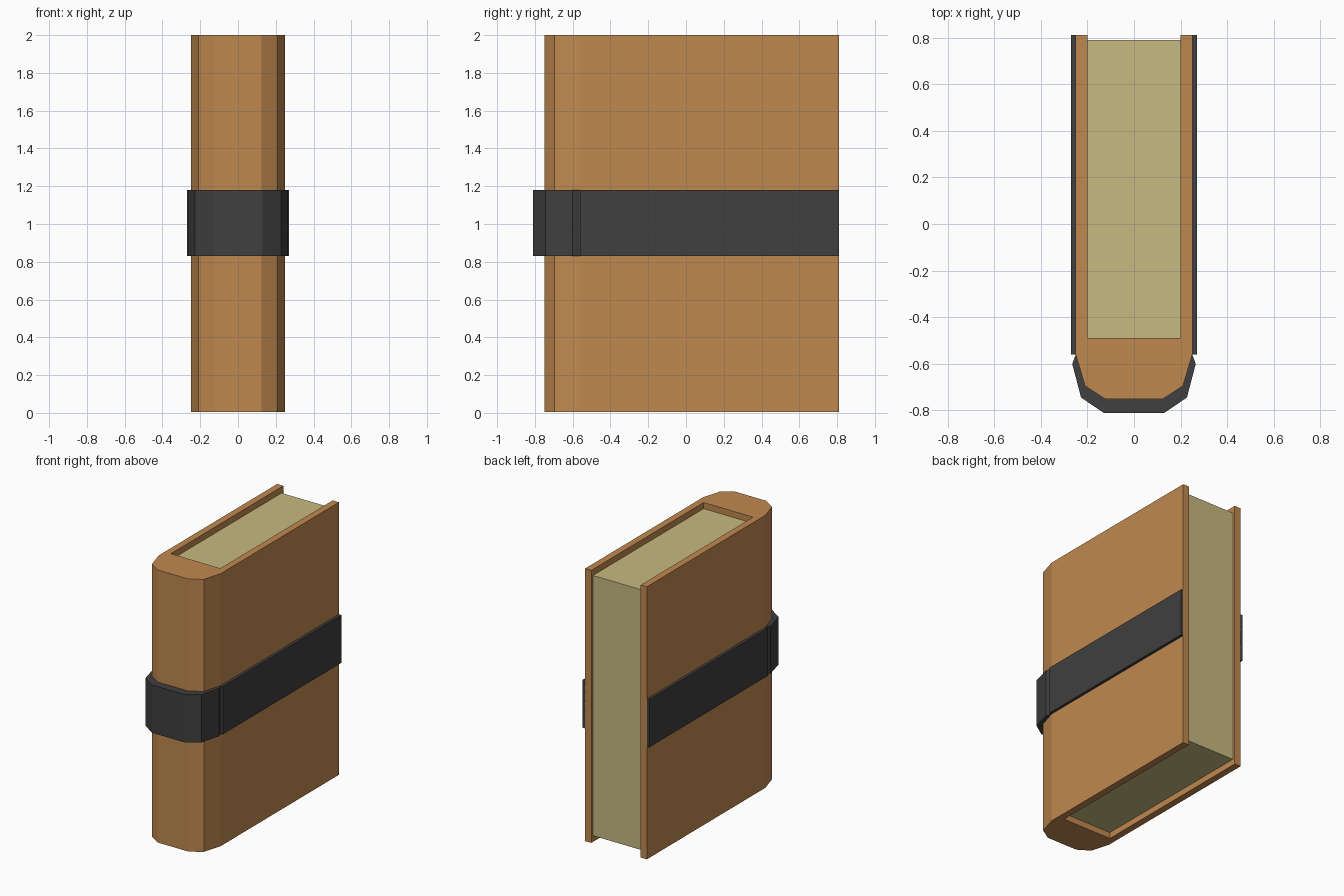
import bpy, bmesh

if "Cube" in bpy.data.objects:
    bpy.data.objects.remove(bpy.data.objects["Cube"])


def material(name, rgb):
    m = bpy.data.materials.new(name)
    m.diffuse_color = (*rgb, 1)
    m.use_nodes = True
    m.node_tree.nodes["Principled BSDF"].inputs["Base Color"].default_value = m.diffuse_color
    return m


def extrude_profile(name, pts, z0, z1, mat):
    """Extrude a closed top-view outline from z0 up to z1."""
    bm = bmesh.new()
    face = bm.faces.new([bm.verts.new((x, y, z0)) for x, y in pts])
    res = bmesh.ops.extrude_face_region(bm, geom=[face])
    top = [v for v in res["geom"] if isinstance(v, bmesh.types.BMVert)]
    bmesh.ops.translate(bm, verts=top, vec=(0, 0, z1 - z0))
    bmesh.ops.recalc_face_normals(bm, faces=bm.faces)
    me = bpy.data.meshes.new(name)
    bm.to_mesh(me)
    bm.free()
    me.materials.append(mat)
    ob = bpy.data.objects.new(name, me)
    bpy.context.collection.objects.link(ob)
    return ob


def mirrored(half):
    """Close a right-half path into an outline symmetric about x = 0."""
    return half + [(-x, y) for x, y in reversed(half)]


leather = material("leather", (0.53, 0.25, 0.08))
paper = material("paper", (0.57, 0.49, 0.22))
strap = material("strap", (0.05, 0.05, 0.05))

# U-shaped cover: two boards joined by a faceted spine
spine = [(0.25, -0.56), (0.21, -0.695), (0.125, -0.75)]
cover_half = [(0.20, -0.49), (0.20, 0.81), (0.25, 0.81)] + spine
extrude_profile("cover", mirrored(cover_half), 0.005, 2.0, leather)

# Page block, recessed from the cover edges
extrude_profile("pages", mirrored([(0.20, 0.79), (0.20, -0.49)]), 0.05, 1.955, paper)

# Strap wrapped round the spine
wrap_half = spine[::-1] + [(0.265, -0.60), (0.227, -0.745), (0.13, -0.81)]
extrude_profile("strap_spine", mirrored(wrap_half), 0.83, 1.18, strap)

# Flat strap bands along both boards
for side, s in (("right", 1), ("left", -1)):
    band = [(s * 0.248, -0.56), (s * 0.27, -0.56), (s * 0.27, 0.81), (s * 0.248, 0.81)]
    extrude_profile("strap_" + side, band, 0.83, 1.18, strap)
